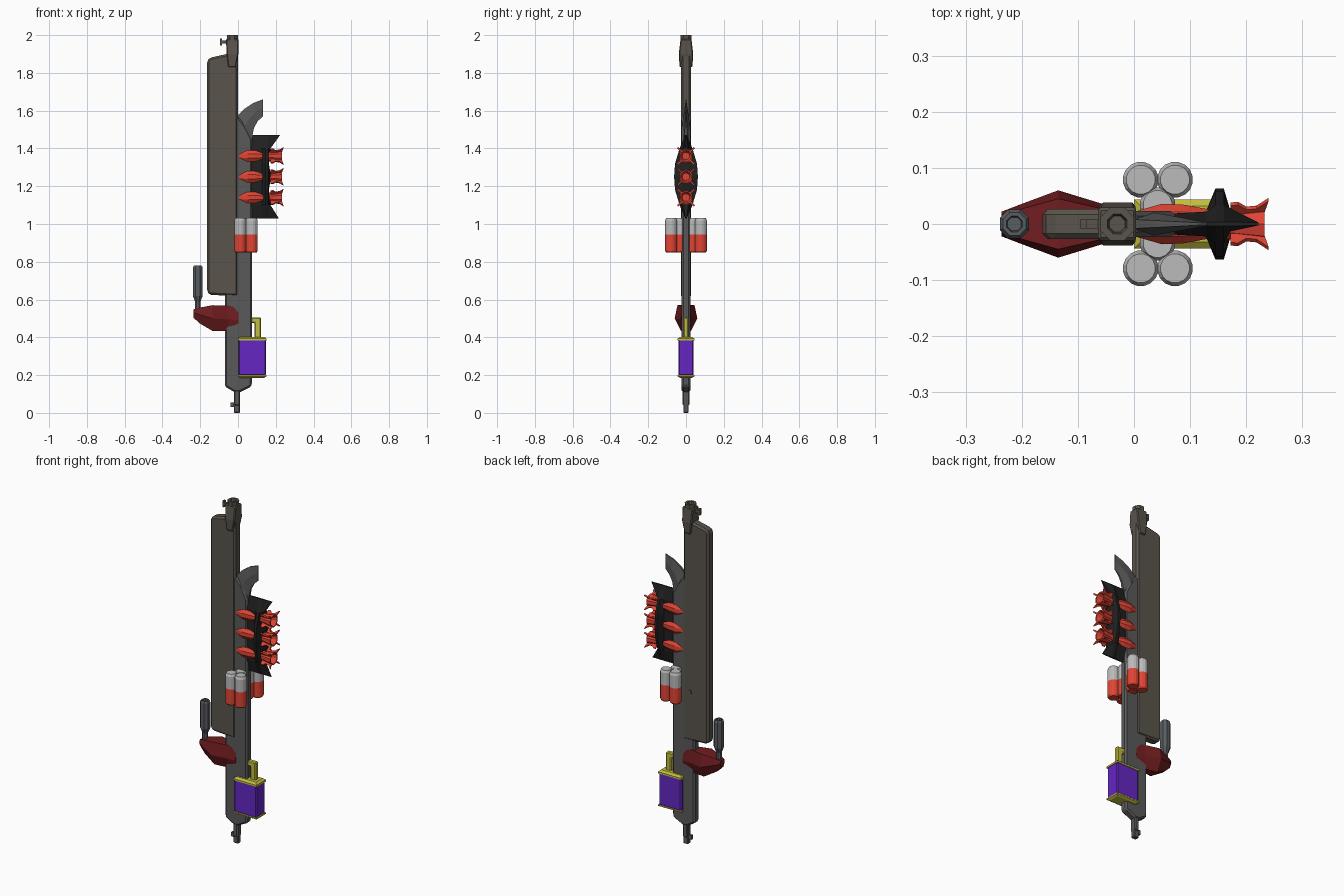
import bpy, bmesh, math
from mathutils import Vector

if "Cube" in bpy.data.objects:
    bpy.data.objects.remove(bpy.data.objects["Cube"])

MATS = {}
COLORS = {
    "bronze": (0.10, 0.088, 0.07), "steel": (0.10, 0.10, 0.10), "black": (0.015, 0.015, 0.015),
    "red": (0.75, 0.06, 0.035), "maroon": (0.16, 0.012, 0.014), "purple": (0.13, 0.02, 0.55),
    "yellow": (0.55, 0.52, 0.05), "light": (0.5, 0.5, 0.5), "grip": (0.1, 0.11, 0.12),
}


def material(key):
    if key not in MATS:
        MATS[key] = bpy.data.materials.new(key)
        MATS[key].diffuse_color = (*COLORS[key], 1)
    return MATS[key]


def loft(name, rings, color, bevel=0):
    """Skin rings of equal point count and cap both ends."""
    bm = bmesh.new()
    vr = [[bm.verts.new(p) for p in ring] for ring in rings]
    n = len(vr[0])
    for a, b in zip(vr, vr[1:]):
        for i in range(n):
            j = (i + 1) % n
            bm.faces.new((a[i], a[j], b[j], b[i]))
    bm.faces.new(vr[0])
    bm.faces.new(vr[-1])
    bmesh.ops.recalc_face_normals(bm, faces=bm.faces)
    me = bpy.data.meshes.new(name)
    bm.to_mesh(me)
    bm.free()
    ob = bpy.data.objects.new(name, me)
    bpy.context.collection.objects.link(ob)
    me.materials.append(material(color))
    if bevel:
        m = ob.modifiers.new("bevel", "BEVEL")
        m.width, m.segments, m.limit_method = bevel, 1, "ANGLE"
    return ob


def plate(name, outline, half, color, bevel=0):
    """Extrude an xz outline through y."""
    return loft(name, [[(x, y, z) for x, z in outline] for y in (-half, half)], color, bevel)


def box(name, x0, x1, half, z0, z1, color, bevel=0):
    return plate(name, [(x0, z0), (x1, z0), (x1, z1), (x0, z1)], half, color, bevel)


def lathe(name, profile, loc, color, sides=8, axis="z", turn=0.5):
    """Revolve (radius, height) pairs around an axis."""
    rings = []
    for r, h in profile:
        ring = []
        for i in range(sides):
            a = (i + turn) * math.tau / sides
            c, s = r * math.cos(a), r * math.sin(a)
            p = {"z": (c, s, h), "x": (h, c, s), "y": (c, h, s)}[axis]
            ring.append(Vector(p) + Vector(loc))
        rings.append(ring)
    return loft(name, rings, color)


# Main bodies
plate("upper_body", [(-.163, .64), (-.15, .625), (0, .618), (0, 1.9), (-.06, 1.9),
                     (-.15, 1.88), (-.163, 1.865)], .027, "bronze", .014)
plate("lower_body", [(-.07, .14), (-.02, .11), (.012, .11), (.072, .14), (.075, .2),
                     (.075, 1.45), (.04, 1.52), (0, 1.57), (-.07, 1.5)], .023, "steel", .009)

# Curved blade that thins towards its tip
horn = []
for ox, oz, ix, iz, t in [(-.01, 1.40, .075, 1.38, .022), (-.01, 1.565, .073, 1.45, .021),
                          (.035, 1.61, .085, 1.51, .016), (.08, 1.64, .105, 1.545, .01),
                          (.132, 1.66, .132, 1.57, .003)]:
    mx, mz = (ox + ix) / 2, (oz + iz) / 2
    horn.append([(ox, -t * .4, oz), (mx, -t, mz), (ix, -t * .4, iz),
                 (ix, t * .4, iz), (mx, t, mz), (ox, t * .4, oz)])
loft("curved_blade", horn, "steel")

# Muzzle and front sight
loft("muzzle_block", [[(x0, -h, z), (x1, -h, z), (x1, h, z), (x0, h, z)] for z, x0, x1, h in
                      [(1.83, -.052, -.012, .034), (1.9, -.06, .002, .038),
                       (1.98, -.064, .004, .029)]], "bronze", .005)
lathe("muzzle_barrel", [(.03, 1.9), (.032, 2.0), (.019, 2.0), (.015, 1.985), (.015, 1.94)],
      (-.03, 0, 0), "bronze")
box("front_sight_arm", -.095, -.06, .008, 1.955, 1.972, "bronze")
box("front_sight_post", -.095, -.085, .008, 1.945, 1.982, "bronze")

# Bottom stub with latch
plate("bottom_stub", [(-.022, 0), (.01, 0), (.01, .11), (.014, .185), (-.022, .185), (-.022, .11)],
      .014, "steel", .004)
box("stub_collar", -.02, .009, .019, .04, .18, "steel", .005)
box("stub_latch", -.04, -.018, .007, .03, .055, "steel")

# Side pin
lathe("side_pin", [(.013, -.032), (.013, .032)], (-.044, 0, .905), "bronze", axis="y")

# Side grip bracket
bracket = []
for x, z0, zm, z1, h in [(-.236, .505, .53, .548, .022), (-.205, .475, .52, .557, .034),
                         (-.135, .434, .50, .57, .06), (-.05, .432, .495, .568, .034),
                         (.003, .43, .49, .555, .027)]:
    bracket.append([(x, -h * .75, z1), (x, -h, zm), (x, -h * .45, z0),
                    (x, h * .45, z0), (x, h, zm), (x, h * .75, z1)])
loft("grip_bracket", bracket, "maroon")
lathe("grip_handle", [(.016, .54), (.016, .59), (.028, .62), (.028, .77), (.022, .78),
                      (.015, .78), (.013, .765)], (-.213, 0, 0), "grip")

# Pointed rocket rack
rack = []
for z, x0, x1, h in [(1.47, .075, .222, .004), (1.40, .05, .172, .034), (1.32, .05, .163, .058),
                     (1.25, .05, .175, .063), (1.18, .05, .163, .058), (1.10, .05, .172, .034),
                     (1.03, .075, .216, .004)]:
    lo = min(h, .022)
    half = [(x0, lo * .8), (.128, lo), (.145, h), (.16, h), (x1, lo * .6)]
    rack.append([(x, -y, z) for x, y in half] + [(x, y, z) for x, y in reversed(half)])
loft("rocket_rack", rack, "black")

# Three rockets with flared, finned tails
for k, z in enumerate((1.14, 1.25, 1.36)):
    lathe(f"rocket_{k}", [(.024, .004), (.038, .05), (.036, .09), (.028, .13), (.028, .18),
                          (.037, .233), (.03, .233), (.02, .2)], (0, 0, z), "red", 10, "x")
    for f in range(4):
        a = math.pi / 4 + f * math.pi / 2
        u, v = Vector((0, math.cos(a), math.sin(a))), Vector((0, -math.sin(a), math.cos(a)))
        fin = [(.172, .022), (.172, .05), (.185, .052), (.2, .04), (.218, .042), (.24, .062),
               (.232, .03)]
        loft(f"rocket_{k}_fin_{f}", [[Vector((x, 0, z)) + u * r + v * t for x, r in fin]
                                     for t in (-.004, .004)], "red")

# Clusters of two-tone canisters on both sides
for side, s in (("front", -1), ("back", 1)):
    for k, (x, y) in enumerate(((.012, .079), (.073, .079), (.042, .034))):
        loc = (x, s * y, 0)
        lathe(f"{side}_canister_base_{k}", [(.027, .85), (.032, .858), (.032, .945)], loc, "red", 16)
        lathe(f"{side}_canister_top_{k}", [(.032, .945), (.032, 1.018), (.026, 1.032), (.02, 1.032)],
              loc, "light", 16)

# Tank with end frames and pipe
box("tank", .003, .148, .041, .197, .388, "purple", .006)
for name, z, e in (("tank_bottom_frame", .2, .186), ("tank_top_frame", .383, .403)):
    loft(name, [[(x0, -h, zz), (x1, -h, zz), (x1, h, zz), (x0, h, zz)] for zz, x0, x1, h in
                [(z, .0, .151, .044), ((z + e) / 2, .0, .151, .044), (e, .012, .139, .032)]], "yellow")
plate("tank_pipe", [(.088, .39), (.122, .39), (.122, .505), (.045, .505), (.045, .475),
                    (.088, .475)], .014, "yellow", .005)

for m in bpy.data.materials:
    if m.users and not m.is_grease_pencil:
        m.use_nodes = True
        m.node_tree.nodes["Principled BSDF"].inputs["Base Color"].default_value = m.diffuse_color
